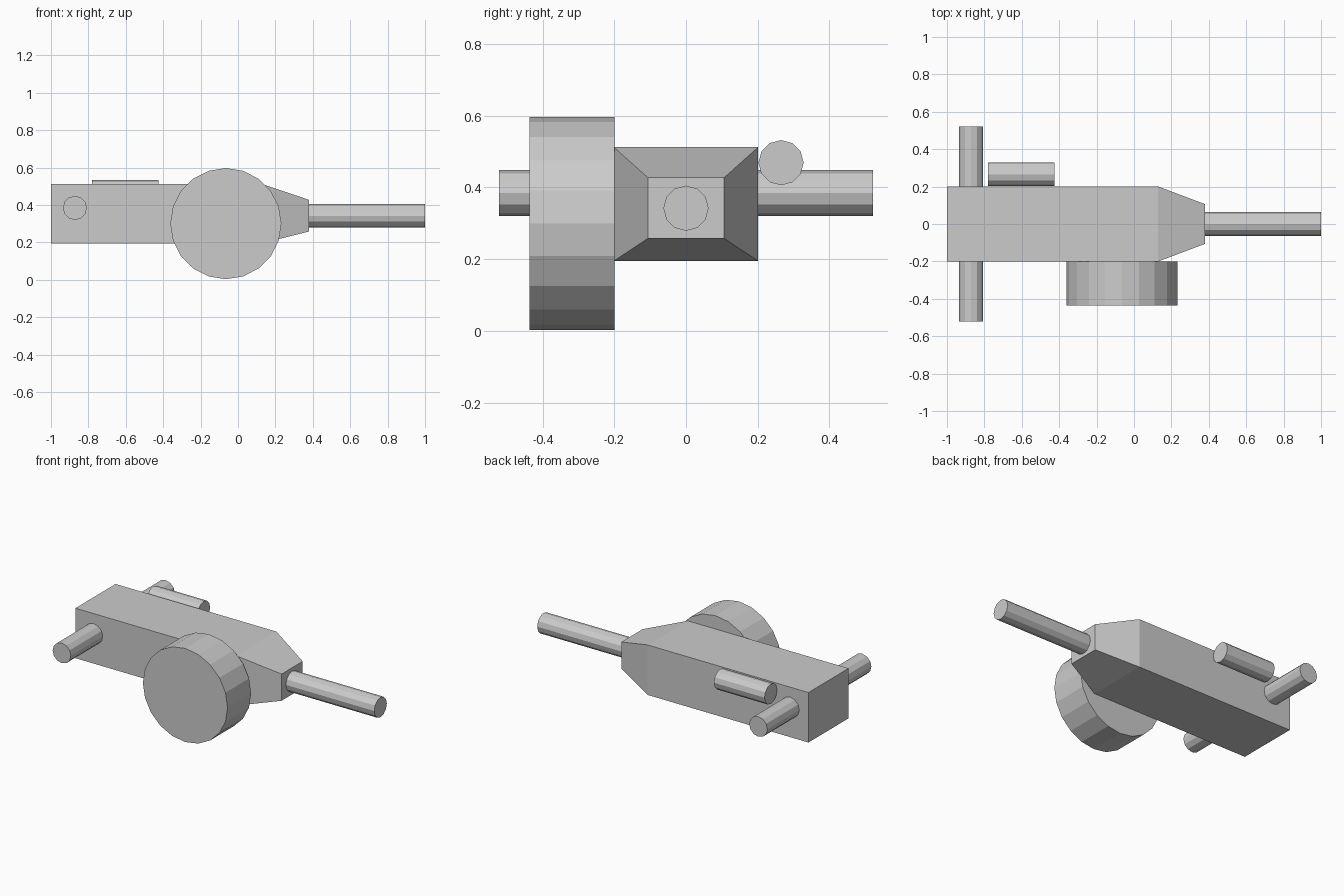
import bpy, bmesh, math
from mathutils import Matrix

if "Cube" in bpy.data.objects:
    bpy.data.objects.remove(bpy.data.objects["Cube"])

grey = bpy.data.materials.new("plain_grey")
grey.diffuse_color = (0.6, 0.6, 0.6, 1)
grey.use_nodes = True
grey.node_tree.nodes["Principled BSDF"].inputs["Base Color"].default_value = grey.diffuse_color


def finish(bm, name):
    bmesh.ops.recalc_face_normals(bm, faces=bm.faces)
    mesh = bpy.data.meshes.new(name)
    bm.to_mesh(mesh)
    bm.free()
    mesh.materials.append(grey)
    bpy.context.collection.objects.link(bpy.data.objects.new(name, mesh))


def cylinder(name, axis, center, radius, length, sides):
    """Flat-sided cylinder along x or y, with a corner at the top."""
    bm = bmesh.new()
    turn = Matrix.Rotation(math.pi / 2, 4, 'Y' if axis == 'x' else 'X')
    bmesh.ops.create_cone(bm, cap_ends=True, segments=sides, radius1=radius,
                          radius2=radius, depth=length,
                          matrix=Matrix.Translation(center) @ turn)
    finish(bm, name)


# Body: a long box with a tapered nose, lofted through three rectangles
# (x, half width, bottom, top)
bm = bmesh.new()
rings = []
for x, w, lo, hi in [(-1, 0.201, 0.195, 0.512), (0.128, 0.201, 0.195, 0.512),
                     (0.38, 0.106, 0.258, 0.427)]:
    rings.append([bm.verts.new((x, y, z))
                  for y, z in [(-w, lo), (w, lo), (w, hi), (-w, hi)]])
for a, b in zip(rings, rings[1:]):
    for i in range(4):
        j = (i + 1) % 4
        bm.faces.new((a[i], a[j], b[j], b[i]))
bm.faces.new(rings[0])
bm.faces.new(rings[-1])
finish(bm, "body")

# Barrel out of the nose
cylinder("barrel", 'x', (0.69, 0, 0.342), 0.063, 0.62, 12)
# Drum on the front side
cylinder("drum", 'y', (-0.065, -0.318, 0.3), 0.297, 0.236, 20)
# Handle rod through the rear
cylinder("handle_rod", 'y', (-0.872, 0, 0.384), 0.064, 1.042, 12)
# Short tube along the back side
cylinder("side_tube", 'x', (-0.603, 0.265, 0.469), 0.063, 0.355, 12)
